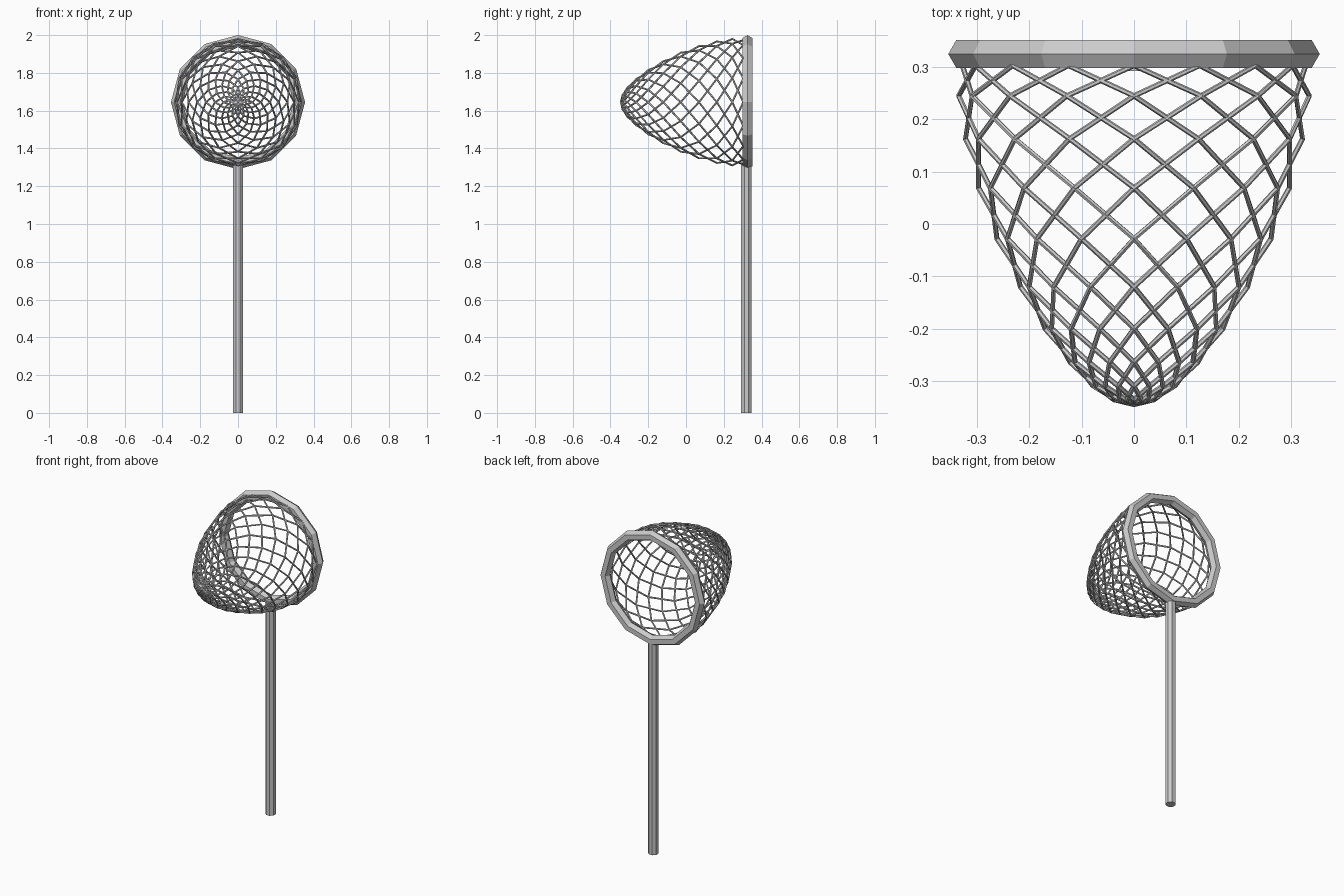
import bpy
from math import sin, cos, pi

if "Cube" in bpy.data.objects:
    bpy.data.objects.remove(bpy.data.objects["Cube"])

CZ = 1.645        # height of the hoop centre
HOOP_Y = 0.325

# Hoop: 12-sided ring with hexagonal section, facing along y
bpy.ops.mesh.primitive_torus_add(major_segments=12, minor_segments=6,
                                 major_radius=0.324, minor_radius=0.031,
                                 location=(0, HOOP_Y, CZ), rotation=(pi / 2, 0, 0))
hoop = bpy.context.object
hoop.name = "hoop"
bpy.ops.object.shade_flat()

# Handle: octagonal pole running up into the hoop
top = CZ - 0.324
bpy.ops.mesh.primitive_cylinder_add(vertices=8, radius=0.03, depth=top,
                                    location=(0, 0.32, top / 2),
                                    rotation=(0, 0, pi / 8))
bpy.context.object.name = "handle"

# Net profile: (y, radius) from the rim to the tip of the bag
profile = [(0.303, 0.328), (0.245, 0.335), (0.163, 0.322), (0.069, 0.297),
           (-0.028, 0.262), (-0.12, 0.217), (-0.2, 0.170), (-0.264, 0.122),
           (-0.31, 0.078), (-0.336, 0.038), (-0.345, 0.0)]
STRANDS = 16
STEP = 2 * pi / STRANDS

# Net: 16 strands spiralling each way, one step round per row
curve = bpy.data.curves.new("net", 'CURVE')
curve.dimensions = '3D'
curve.bevel_depth = 0.005
curve.bevel_resolution = 1
curve.use_fill_caps = True
for turn in (1, -1):
    for i in range(STRANDS):
        spline = curve.splines.new('POLY')
        spline.points.add(len(profile) - 1)
        spline.use_smooth = False
        for row, (y, r) in enumerate(profile):
            a = STEP * (i + turn * row)
            spline.points[row].co = (r * cos(a), y, CZ + r * sin(a), 1)
net = bpy.data.objects.new("net", curve)
bpy.context.collection.objects.link(net)

# Turn the net into a mesh
bpy.ops.object.select_all(action='DESELECT')
net.select_set(True)
bpy.context.view_layer.objects.active = net
bpy.ops.object.convert(target='MESH')
